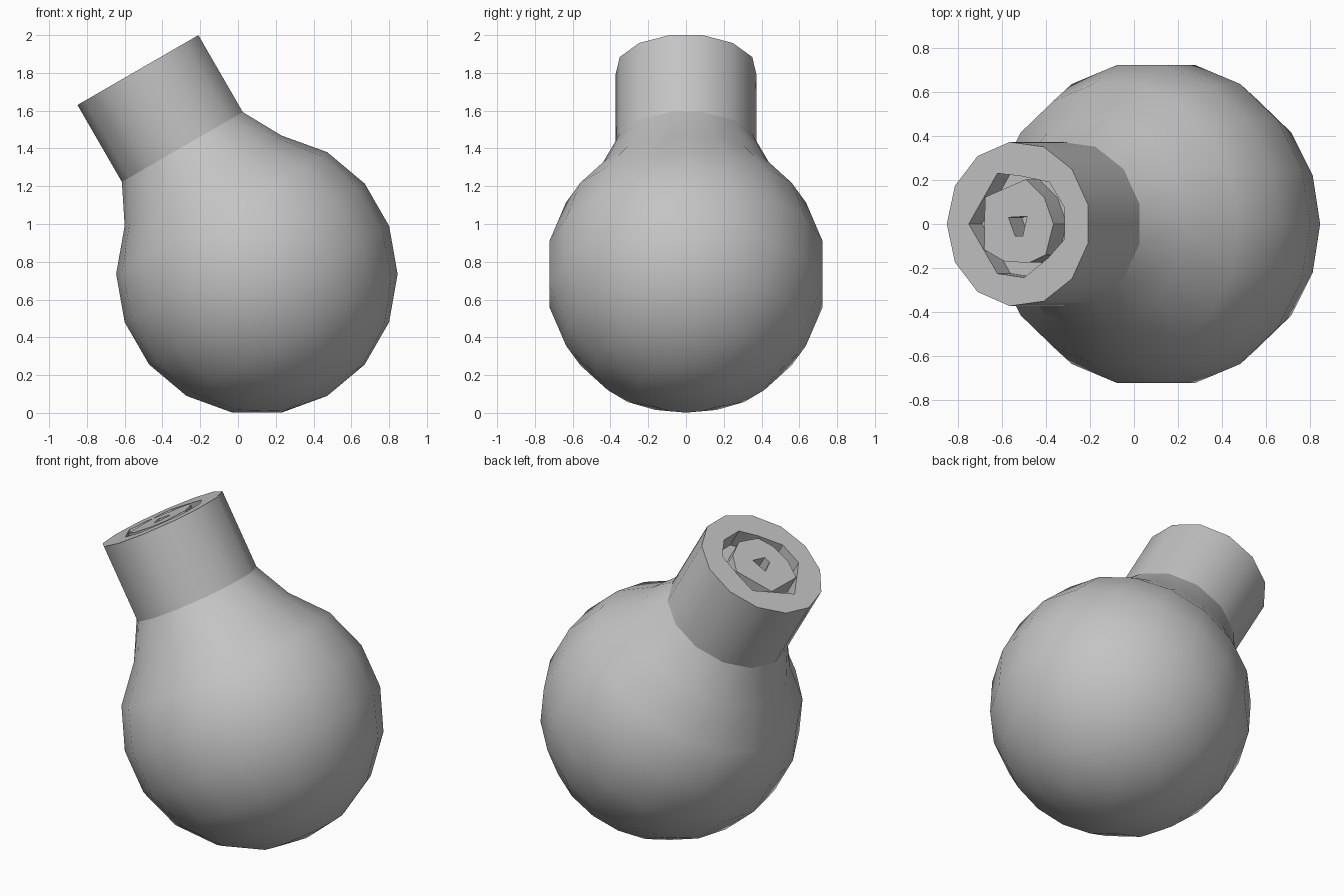
import bpy, bmesh
from math import sin, cos, pi, radians
from mathutils import Matrix

cube = bpy.data.objects.get("Cube")
if cube:
    bpy.data.objects.remove(cube)

RADIUS, NECK_R = 0.745, 0.375
NECK_BASE, NECK_TOP, DEPTH = 0.78, 1.25, 0.12

bm = bmesh.new()


def ring(points, z):
    return [bm.verts.new((x, y, z)) for x, y in points]


def circle(count, r):
    return [(-r * cos(2 * pi * i / count), r * sin(2 * pi * i / count)) for i in range(count)]


def edges_of(loop):
    pairs = zip(loop, loop[1:] + loop[:1])
    return [bm.edges.get(p) or bm.edges.new(p) for p in pairs]


def wall(a, b):
    n = len(a)
    for i in range(n):
        bm.faces.new((a[i], a[(i + 1) % n], b[(i + 1) % n], b[i]))


def flat_fill(*loops):
    bmesh.ops.triangle_fill(bm, use_beauty=True, normal=(0, 0, 1),
                            edges=[e for loop in loops for e in edges_of(loop)])


# Round bulb: rings about the neck axis, closed at the far pole
rings = [ring(circle(18, RADIUS * sin(radians(a))), RADIUS * cos(radians(a)))
         for a in range(40, 161, 20)]
for upper, lower in zip(rings, rings[1:]):
    wall(upper, lower)
pole = bm.verts.new((0, 0, -RADIUS))
last = rings[-1]
for i, v in enumerate(last):
    bm.faces.new((v, last[(i + 1) % len(last)], pole))

# Thirteen-sided neck, joined to the bulb by a faceted shoulder
neck_base = ring(circle(13, NECK_R), NECK_BASE)
neck_top = ring(circle(13, NECK_R), NECK_TOP)
wall(neck_top, neck_base)
bmesh.ops.bridge_loops(bm, edges=edges_of(neck_base) + edges_of(rings[0]))

# End face: rough groove, raised island and small central hole
groove = [(-.26, 0), (-.11, .23), (.016, .217), (.163, .19), (.241, .075),
          (.241, -.07), (.155, -.155), (.031, -.243), (-.11, -.225)]
island = [(-.175, .122), (.04, .203), (.136, .12), (.184, 0), (.143, -.14),
          (.058, -.175), (-.068, -.172), (-.179, -.116)]
hole = [(-.052, .03), (.046, .035), (.023, -.055), (-.017, -.055)]
tops = [ring(shape, NECK_TOP) for shape in (groove, island, hole)]
floors = [ring(shape, NECK_TOP - DEPTH) for shape in (groove, island, hole)]
for top, floor in zip(tops, floors):
    wall(top, floor)
flat_fill(neck_top, tops[0])
flat_fill(floors[0], floors[1])
flat_fill(tops[1], tops[2])
bm.faces.new(floors[2])

# Smooth shading with creases at the rim, groove and neck joint
bmesh.ops.recalc_face_normals(bm, faces=bm.faces[:])
for f in bm.faces:
    f.smooth = True
for e in bm.edges:
    e.smooth = e.calc_face_angle(0) < radians(30)
for e in edges_of(neck_base):
    e.smooth = False

# Lean the neck towards the right side
bm.transform(Matrix.Translation((0.1, 0, 0.735)) @ Matrix.Rotation(radians(-30), 4, 'Y'))
mesh = bpy.data.meshes.new("bulb_with_neck")
bm.to_mesh(mesh)
bm.free()
bulb = bpy.data.objects.new("bulb_with_neck", mesh)
bpy.context.collection.objects.link(bulb)

grey = bpy.data.materials.new("light_grey")
grey.use_nodes = True
colour = (0.55, 0.55, 0.55, 1)
grey.diffuse_color = colour
grey.node_tree.nodes["Principled BSDF"].inputs["Base Color"].default_value = colour
mesh.materials.append(grey)
